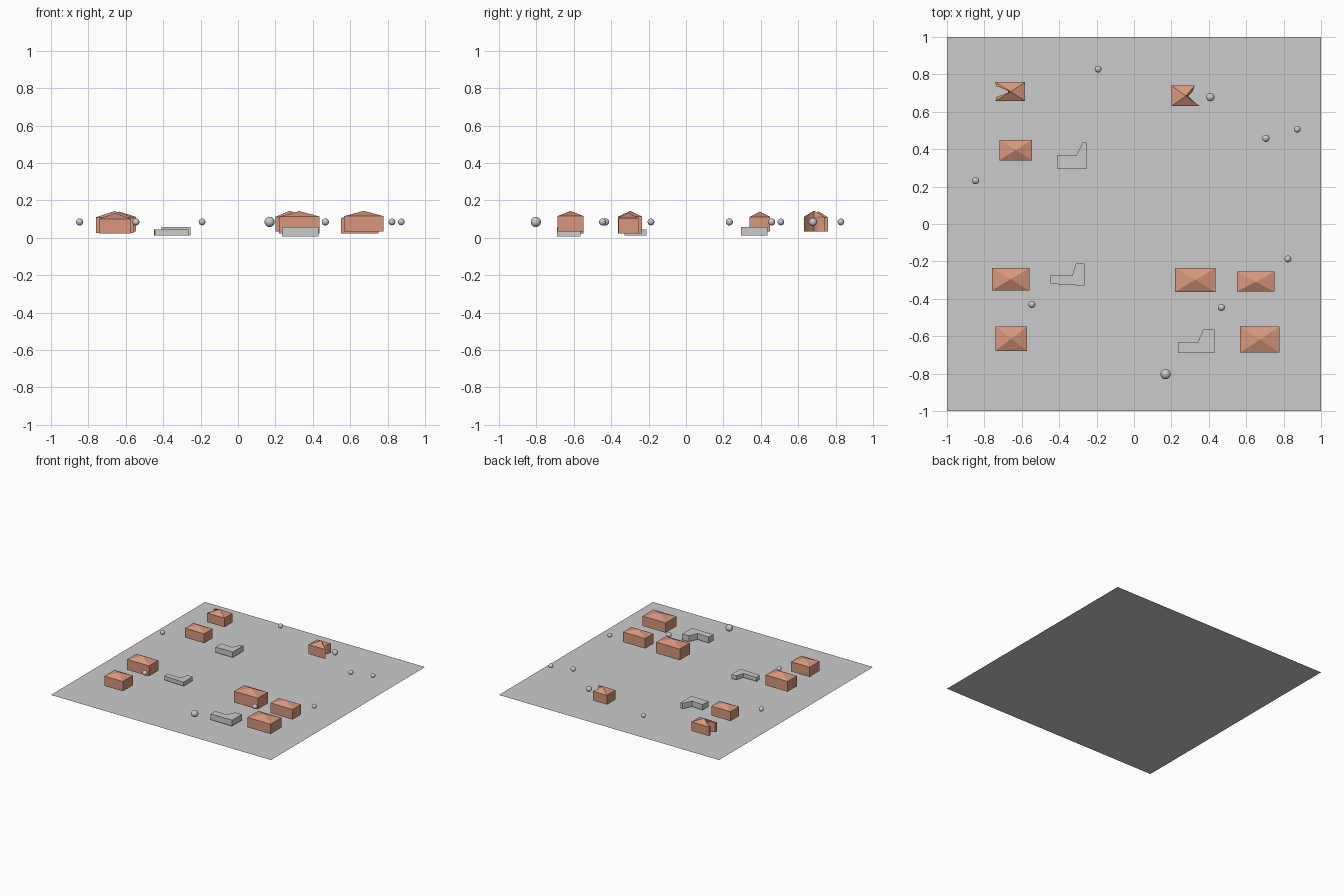
import bpy, bmesh

brick = bpy.data.materials.new("brick")
brick.diffuse_color = (0.68, 0.31, 0.2, 1)


def finish(name, bm, mat=None, flip=False):
    bmesh.ops.recalc_face_normals(bm, faces=bm.faces)
    if flip:
        bmesh.ops.reverse_faces(bm, faces=bm.faces)
    mesh = bpy.data.meshes.new(name)
    bm.to_mesh(mesh)
    bm.free()
    if mat:
        mesh.materials.append(mat)
    obj = bpy.data.objects.new(name, mesh)
    bpy.context.collection.objects.link(obj)
    return obj


def prism(name, outline, z0, z1, apex=None, mat=None, flip=False):
    """Extruded footprint with a flat top, or a pointed roof when apex is given."""
    bm = bmesh.new()
    low = [bm.verts.new((x, y, z0)) for x, y in outline]
    high = [bm.verts.new((x, y, z1)) for x, y in outline]
    n = len(outline)
    bm.faces.new(low)
    if apex:
        tip = bm.verts.new(apex)
    else:
        bm.faces.new(high)
    for i in range(n):
        j = (i + 1) % n
        bm.faces.new((low[i], low[j], high[j], high[i]))
        if apex:
            bm.faces.new((high[i], high[j], tip))
    return finish(name, bm, mat, flip)


# Ground sheet
bpy.ops.mesh.primitive_plane_add(size=2)
bpy.context.object.name = "ground"

# Houses: x0, x1, y0, y1, bottom, eaves, peak
houses = [
    (-0.72, -0.545, 0.34, 0.45, 0.035, 0.112, 0.14),
    (-0.76, -0.56, -0.355, -0.235, 0.025, 0.11, 0.143),
    (-0.74, -0.572, -0.678, -0.548, 0.022, 0.102, 0.132),
    (0.22, 0.435, -0.363, -0.235, 0.022, 0.114, 0.143),
    (0.55, 0.75, -0.362, -0.255, 0.022, 0.105, 0.135),
    (0.568, 0.778, -0.688, -0.548, 0.035, 0.116, 0.144),
]
for i, (x0, x1, y0, y1, z0, z1, z2) in enumerate(houses):
    prism(f"house_{i + 1}", [(x0, y0), (x1, y0), (x1, y1), (x0, y1)], z0, z1,
          ((x0 + x1) / 2, (y0 + y1) / 2, z2), brick)

# Houses with a notched side
prism("notched_house_left",
      [(-0.74, 0.657), (-0.582, 0.657), (-0.582, 0.758), (-0.74, 0.758),
       (-0.738, 0.738), (-0.69, 0.723), (-0.67, 0.708), (-0.69, 0.69), (-0.738, 0.678)],
      0.035, 0.11, (-0.66, 0.708, 0.142), brick)
prism("notched_house_right",
      [(0.2, 0.63), (0.352, 0.63), (0.32, 0.655), (0.29, 0.685), (0.312, 0.705),
       (0.325, 0.74), (0.2, 0.74)],
      0.035, 0.112, (0.278, 0.685, 0.145), brick)

# Low L-shaped buildings
prism("annex_back", [(-0.41, 0.37), (-0.31, 0.365), (-0.275, 0.435), (-0.255, 0.435),
                     (-0.255, 0.295), (-0.41, 0.295)], 0.012, 0.057)
prism("annex_middle", [(-0.45, -0.275), (-0.33, -0.275), (-0.31, -0.21), (-0.265, -0.21),
                       (-0.265, -0.33), (-0.445, -0.32)], 0.012, 0.045, flip=True)
prism("annex_front", [(0.235, -0.63), (0.34, -0.635), (0.37, -0.565), (0.43, -0.565),
                      (0.43, -0.69), (0.235, -0.69)], 0.008, 0.057)

# Floating round balls: x, y, radius
balls = [
    (-0.192, 0.828, 0.018), (0.408, 0.678, 0.022), (0.705, 0.458, 0.019),
    (0.873, 0.507, 0.018), (-0.847, 0.232, 0.019), (0.823, -0.187, 0.018),
    (0.467, -0.446, 0.019), (-0.546, -0.43, 0.019), (0.169, -0.803, 0.027),
]
for i, (x, y, r) in enumerate(balls):
    bpy.ops.mesh.primitive_uv_sphere_add(segments=24, ring_count=12, radius=r,
                                         location=(x, y, 0.085))
    bpy.context.object.name = f"ball_{i + 1}"
    bpy.ops.object.shade_smooth()
